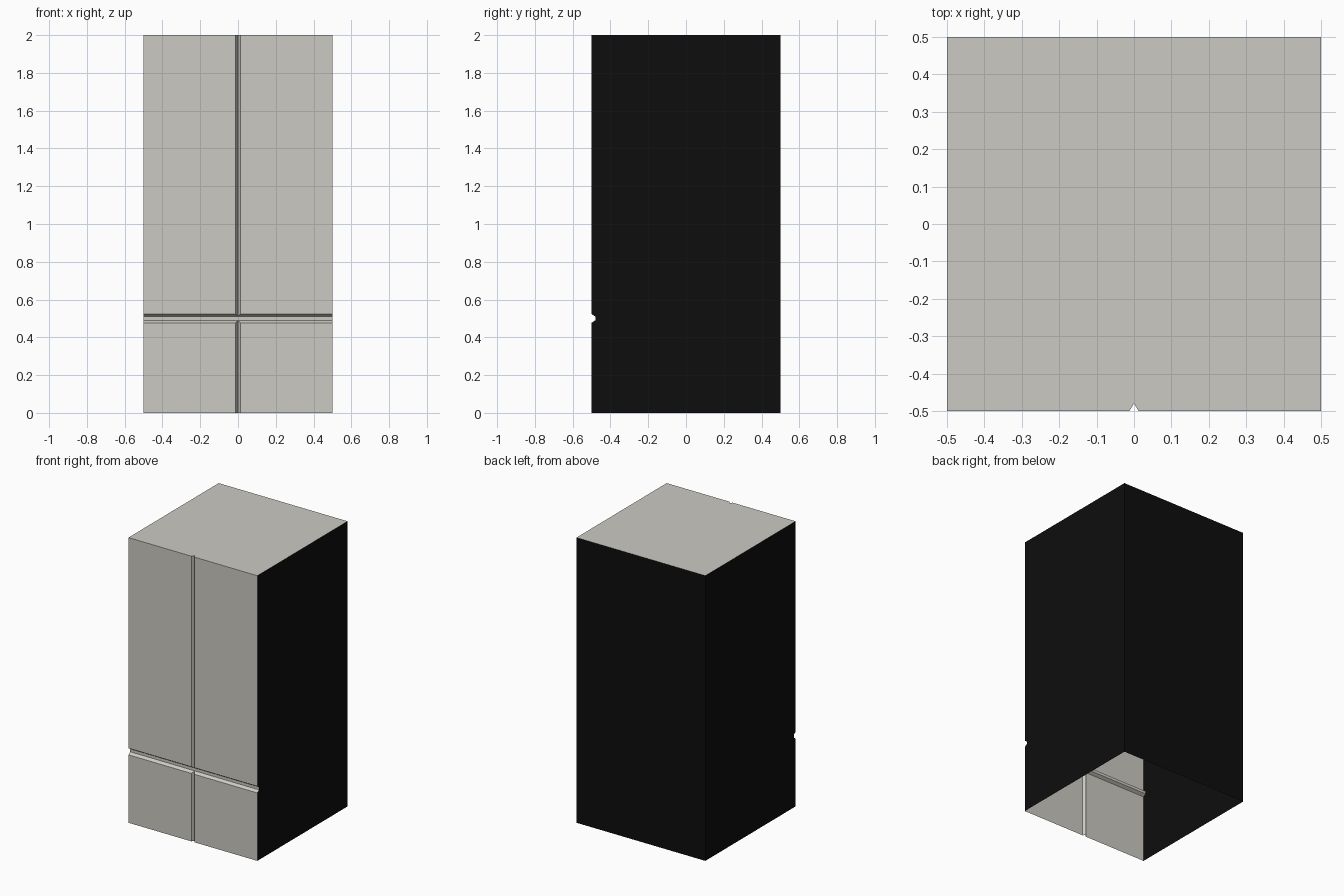
import bpy, bmesh
from mathutils import Vector

if "Cube" in bpy.data.objects:
    bpy.data.objects.remove(bpy.data.objects["Cube"])


def material(name, rgb):
    m = bpy.data.materials.new(name)
    m.diffuse_color = (*rgb, 1)
    m.use_nodes = True
    m.node_tree.nodes["Principled BSDF"].inputs["Base Color"].default_value = m.diffuse_color
    return m


def prism(name, profile, sweep):
    """Closed solid: profile points swept along a vector."""
    bm = bmesh.new()
    face = bm.faces.new([bm.verts.new(p) for p in profile])
    ext = bmesh.ops.extrude_face_region(bm, geom=[face], use_keep_orig=True)
    moved = [g for g in ext["geom"] if isinstance(g, bmesh.types.BMVert)]
    bmesh.ops.translate(bm, verts=moved, vec=Vector(sweep))
    bmesh.ops.recalc_face_normals(bm, faces=bm.faces)
    mesh = bpy.data.meshes.new(name)
    bm.to_mesh(mesh)
    bm.free()
    ob = bpy.data.objects.new(name, mesh)
    bpy.context.collection.objects.link(ob)
    return ob


# Cabinet block
cabinet = prism("cabinet", [(-.5, -.5, 0), (.5, -.5, 0), (.5, .5, 0), (-.5, .5, 0)], (0, 0, 2))

# Door gaps: narrow V down the middle, flat-bottomed gap across
half = .012 * 1.5
vertical = prism("vertical_gap_cutter",
                 [(-half, -.51, -.1), (half, -.51, -.1), (.001, -.481, -.1), (-.001, -.481, -.1)],
                 (0, 0, 2.2))
horizontal = prism("horizontal_gap_cutter",
                   [(-.6, -.51, .47), (-.6, -.48, .49), (-.6, -.48, .51), (-.6, -.51, .53)],
                   (1.2, 0, 0))

bpy.context.view_layer.objects.active = cabinet
for cutter in (vertical, horizontal):
    mod = cabinet.modifiers.new("gap", "BOOLEAN")
    mod.operation = "DIFFERENCE"
    mod.solver = "EXACT"
    mod.object = cutter
    bpy.ops.object.modifier_apply(modifier=mod.name)
    bpy.data.objects.remove(cutter)

# Open underside; light front and top, black sides and back
cabinet.data.materials.clear()
cabinet.data.materials.append(material("warm_grey", (.60, .59, .54)))
cabinet.data.materials.append(material("black", (.004, .004, .004)))
bm = bmesh.new()
bm.from_mesh(cabinet.data)
bm.normal_update()
bottom = [f for f in bm.faces if f.normal.z < -.95 and f.calc_center_median().z < .01]
bmesh.ops.delete(bm, geom=bottom, context="FACES")
for f in bm.faces:
    f.smooth = False
    f.material_index = 1 if abs(f.normal.x) > .98 or f.normal.y > .9 else 0
bm.to_mesh(cabinet.data)
bm.free()
